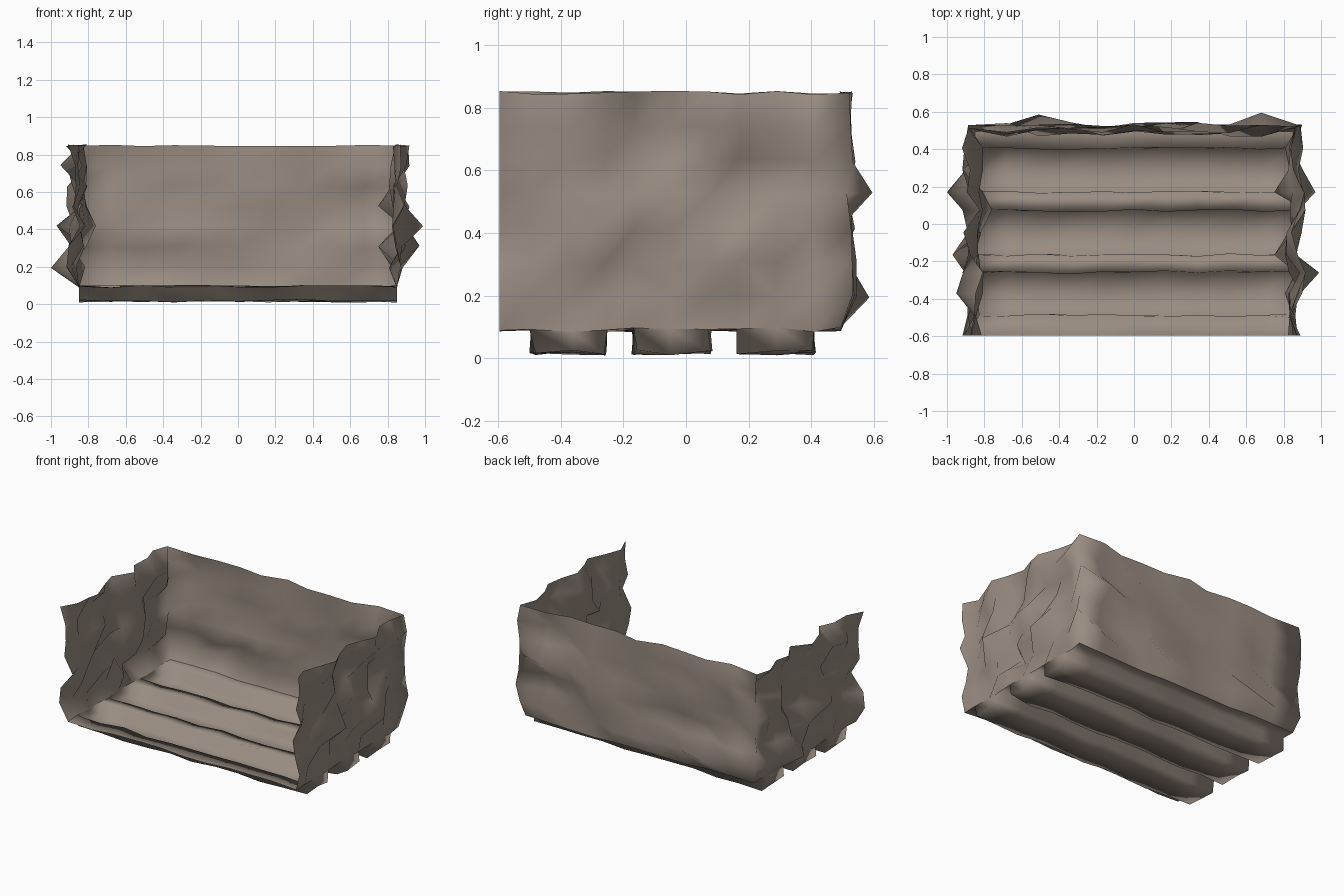
import bpy, bmesh, random
from mathutils import Vector

if "Cube" in bpy.data.objects:
    bpy.data.objects.remove(bpy.data.objects["Cube"])

random.seed(4)
W, FRONT, BACK = 0.85, -0.595, 0.495
LOW, HIGH, TOP = 0.015, 0.09, 0.848
XS = [-W + 0.17 * i for i in range(11)]
ZS = [HIGH + (TOP - HIGH) * i / 7 for i in range(8)]
TRENCHES = [(-0.49, -0.37, -0.26), (-0.165, -0.045, 0.075), (0.17, 0.29, 0.405)]
YS = [FRONT] + [y for t in TRENCHES for y in t] + [BACK]

rock = bpy.data.materials.new("warm grey rock")
rock.diffuse_color = (0.32, 0.265, 0.222, 1)
rock.use_nodes = True
rock.node_tree.nodes["Principled BSDF"].inputs["Base Color"].default_value = rock.diffuse_color


def face(bm, *pts):
    return bm.faces.new([bm.verts.new(p) for p in pts])


def sheet(bm, us, vs, f):
    """Grid of quads through the points f(u, v)."""
    for a, b in zip(us, us[1:]):
        for c, d in zip(vs, vs[1:]):
            face(bm, f(a, c), f(b, c), f(b, d), f(a, d))


# Notable spikes: (near position, outward offset)
SPIKES = [((-W, 0.17, ZS[1]), 0.15), ((-W, -0.165, ZS[3]), 0.12),
          ((-W, -0.37, ZS[6]), 0.1), ((W, -0.26, ZS[3]), 0.14),
          ((W, 0.17, ZS[2]), 0.12), ((W, 0.17, ZS[4]), -0.1),
          ((W, -0.165, ZS[2]), -0.1), ((-W, 0.075, ZS[3]), -0.09),
          ((0.68, BACK, ZS[4]), 0.1), ((-0.51, BACK, ZS[1]), 0.09)]


def roughen(p):
    """Push wall points in and out, ripple the floor and the shared edge."""
    rnd = random.Random(str([round(c, 2) + 0.0 for c in p]))
    q = p.copy()
    on_side, on_back = abs(p.x) > W - 0.001, p.y > BACK - 0.001
    if p.z > HIGH + 0.01:
        spike = [d for s, d in SPIKES if (p - Vector(s)).length < 0.02]
        if on_side:
            push = spike[0] if spike else rnd.uniform(-0.045, 0.07)
            if on_back:
                push = rnd.uniform(0.01, 0.05)
                q.y += rnd.uniform(0.01, 0.04)
            q.x += push if p.x > 0 else -push
        else:
            q.y += spike[0] if spike else rnd.uniform(-0.03, 0.05)
        q.z += rnd.uniform(-0.006, 0.006)
    else:
        q.z += rnd.uniform(-0.006, 0.012)
        if p.y > FRONT + 0.001 and not on_back:
            q.y += rnd.uniform(-0.01, 0.01)
    return q


def finish(bm, name):
    bmesh.ops.remove_doubles(bm, verts=bm.verts, dist=0.001)
    for v in bm.verts:
        v.co = roughen(v.co)
    bmesh.ops.recalc_face_normals(bm, faces=bm.faces)
    for f in bm.faces:
        f.smooth = True
    mesh = bpy.data.meshes.new(name)
    bm.to_mesh(mesh)
    bm.free()
    mesh.materials.append(rock)
    bpy.context.collection.objects.link(bpy.data.objects.new(name, mesh))


# Ridged floor: three sunken trenches with closed ends
bm = bmesh.new()
profile = [(FRONT, HIGH)]
for a, m, b in TRENCHES:
    profile += [(a, HIGH), (a, LOW), (m, LOW), (b, LOW), (b, HIGH)]
    for s in (-W, W):
        for c, d in ((a, m), (m, b)):
            face(bm, (s, c, HIGH), (s, c, LOW), (s, d, LOW), (s, d, HIGH))
profile.append((BACK, HIGH))
sheet(bm, XS, profile, lambda x, p: (x, p[0], p[1]))
finish(bm, "ridged_floor")

# Side walls and back wall, front and top left open
bm = bmesh.new()
for s in (-W, W):
    sheet(bm, YS, ZS, lambda y, z: (s, y, z))
sheet(bm, XS, ZS, lambda x, z: (x, BACK, z))
finish(bm, "rock_walls")
